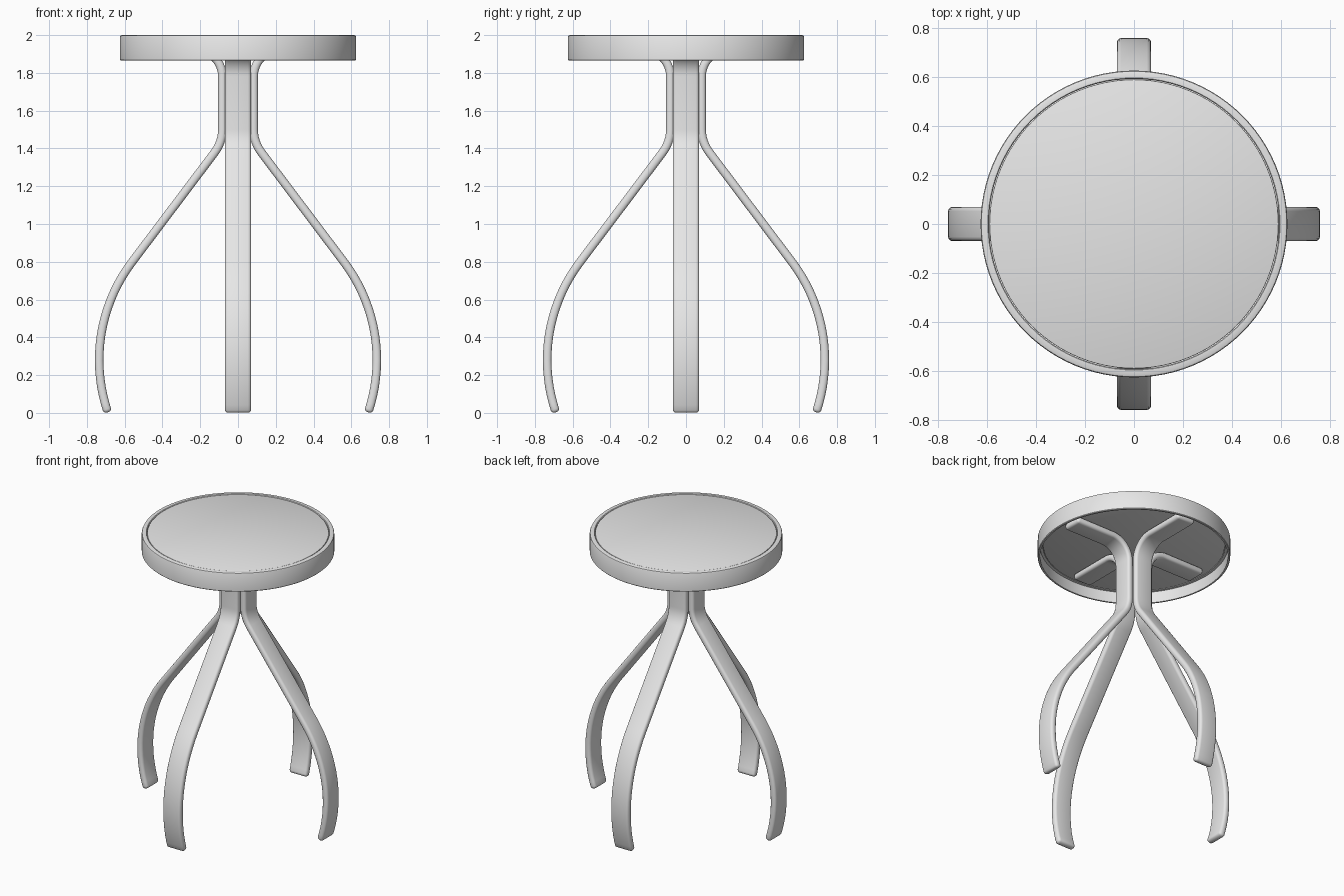
import bpy, bmesh, math
from mathutils import Vector

if "Cube" in bpy.data.objects:
    bpy.data.objects.remove(bpy.data.objects["Cube"])

grey = bpy.data.materials.new("light grey")
grey.diffuse_color = (0.8, 0.8, 0.8, 1)
grey.use_nodes = True
grey.node_tree.nodes["Principled BSDF"].inputs["Base Color"].default_value = grey.diffuse_color


def finish(name, bm, bevel=0.0, segments=3):
    """Round the sharp edges, then turn the bmesh into a smooth-shaded object."""
    bmesh.ops.recalc_face_normals(bm, faces=bm.faces)
    if bevel:
        sharp = [e for e in bm.edges if e.calc_face_angle(0) > math.radians(40)]
        bmesh.ops.bevel(bm, geom=sharp, offset=bevel, segments=segments,
                        profile=0.5, affect='EDGES', clamp_overlap=True)
    mesh = bpy.data.meshes.new(name)
    bm.to_mesh(mesh)
    bm.free()
    mesh.materials.append(grey)
    obj = bpy.data.objects.new(name, mesh)
    bpy.context.collection.objects.link(obj)
    bpy.ops.object.select_all(action='DESELECT')
    obj.select_set(True)
    bpy.context.view_layer.objects.active = obj
    bpy.ops.object.shade_smooth_by_angle(angle=math.radians(40))
    return obj


def arc(cx, cz, radius, start, end, steps):
    """Points (r, z) along a circular arc, angles in degrees."""
    angles = [math.radians(start + (end - start) * i / steps) for i in range(steps + 1)]
    return [Vector((cx + radius * math.cos(a), cz + radius * math.sin(a))) for a in angles]


def strip_leg(name, path, width, thick, turn):
    """Sweep a flat bar along a path in a vertical plane, turned about z."""
    bm = bmesh.new()
    rings = []
    for i, p in enumerate(path):
        before = (p - path[i - 1]).normalized() if i else None
        after = (path[i + 1] - p).normalized() if i < len(path) - 1 else None
        t = ((before or after) + (after or before)).normalized()
        n = Vector((-t.y, t.x)) * thick / 2
        ring = []
        for side, y in ((1, -1), (1, 1), (-1, 1), (-1, -1)):
            q = p + n * side
            ring.append(bm.verts.new((q.x, y * width / 2, q.y)))
        rings.append(ring)
    for a, b in zip(rings, rings[1:]):
        for k in range(4):
            bm.faces.new((a[k], a[(k + 1) % 4], b[(k + 1) % 4], b[k]))
    bm.faces.new(rings[0])
    bm.faces.new(rings[-1])
    obj = finish(name, bm, bevel=0.018)
    obj.rotation_euler.z = turn


def lathe_ring(name, profile, sides):
    """Revolve a closed (r, z) profile about z."""
    bm = bmesh.new()
    rings = []
    for i in range(sides):
        a = 2 * math.pi * i / sides
        rings.append([bm.verts.new((r * math.cos(a), r * math.sin(a), z)) for r, z in profile])
    n = len(profile)
    for i in range(sides):
        a, b = rings[i], rings[(i + 1) % sides]
        for k in range(n):
            bm.faces.new((a[k], a[(k + 1) % n], b[(k + 1) % n], b[k]))
    return finish(name, bm)


# Seat rim: thin skirt below, wider lip on top
lathe_ring("seat_rim", [
    (0.610, 1.865), (0.621, 1.865), (0.625, 1.869), (0.625, 1.991),
    (0.622, 1.997), (0.615, 2.0), (0.595, 2.0), (0.591, 1.996),
    (0.591, 1.945), (0.610, 1.945)], 96)

# Seat panel: disc set inside the rim
bm = bmesh.new()
bmesh.ops.create_cone(bm, cap_ends=True, segments=96, radius1=0.589, radius2=0.589, depth=0.053)
bmesh.ops.translate(bm, verts=bm.verts, vec=(0, 0, 1.9715))
finish("seat_panel", bm, bevel=0.004, segments=2)

# Leg centre line: flat arm under the seat, upright, splayed shin, curled foot
SPLAY = 37
s, c = math.sin(math.radians(SPLAY)), math.cos(math.radians(SPLAY))
post_x, arm_z, bend = 0.083, 1.922, 0.2
foot = arc(-0.125, 0.28, 0.86, SPLAY, -18.8, 18)
knee_z = foot[0].y + (foot[0].x - post_x) * c / s      # where shin meets upright
knee_z += bend * math.tan(math.radians(SPLAY / 2))      # start of the knee arc
path = [Vector((0.53, arm_z))]
path += arc(post_x + 0.14, arm_z - 0.14, 0.14, 90, 180, 10)
path += arc(post_x + bend, knee_z, bend, 180, 180 + SPLAY, 6)
path += foot

# Four matching legs
for i, side in enumerate(("right", "back", "left", "front")):
    strip_leg(side + "_leg", path, 0.14, 0.045, i * math.pi / 2)
